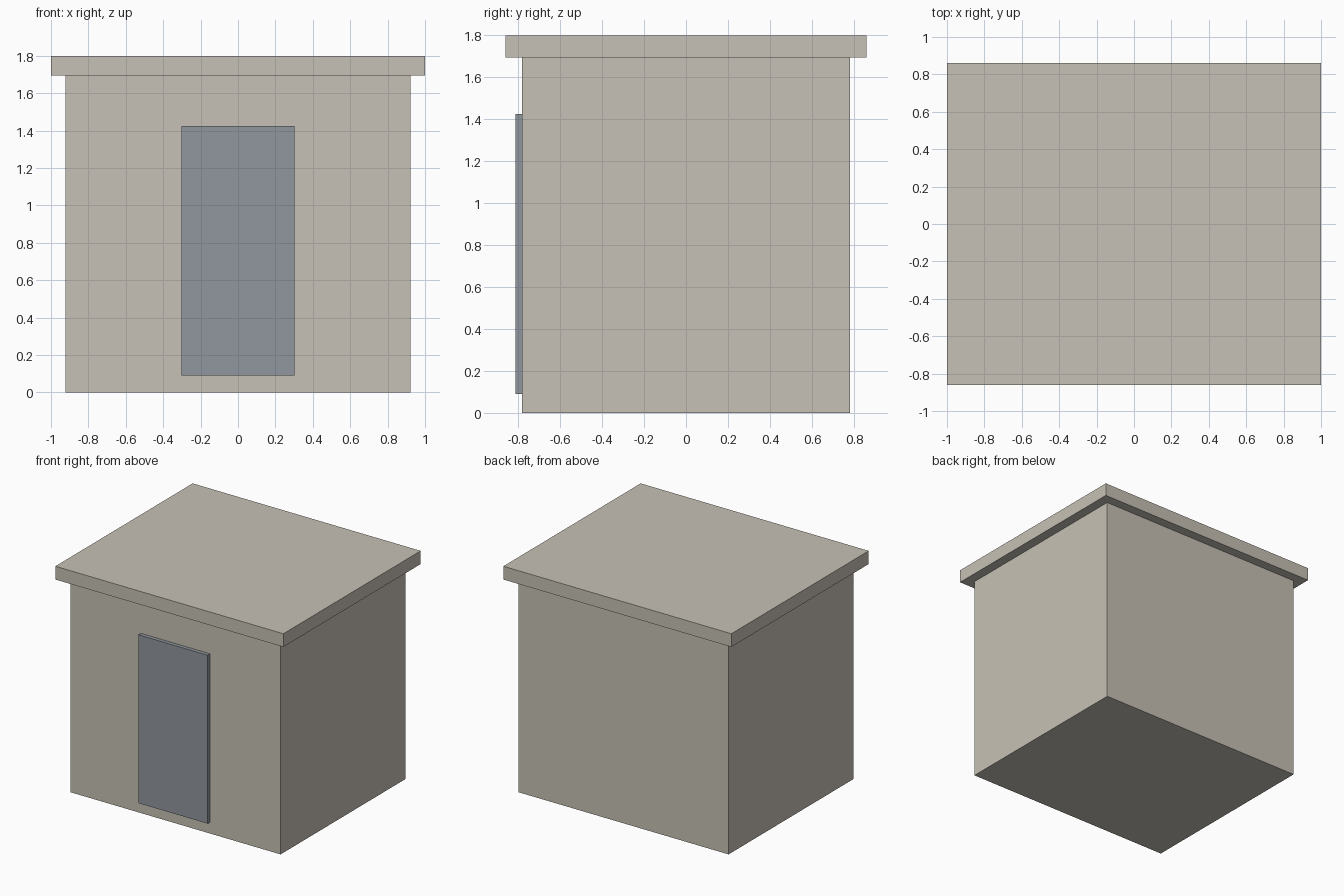
import bpy

cube = bpy.data.objects.get("Cube")
if cube:
    bpy.data.objects.remove(cube, do_unlink=True)


def make_material(name, color):
    mat = bpy.data.materials.new(name)
    mat.use_nodes = True
    mat.diffuse_color = color
    mat.node_tree.nodes["Principled BSDF"].inputs["Base Color"].default_value = color
    return mat


def make_box(name, low, high, mat):
    """Axis-aligned box between two opposite corners."""
    centre = [(a + b) / 2 for a, b in zip(low, high)]
    bpy.ops.mesh.primitive_cube_add(size=1, location=centre)
    box = bpy.context.object
    box.name = name
    box.scale = [b - a for a, b in zip(low, high)]
    bpy.ops.object.transform_apply(location=False, rotation=False, scale=True)
    box.data.materials.append(mat)
    return box


concrete = make_material("warm grey concrete", (0.57, 0.535, 0.465, 1))
steel = make_material("blue grey door", (0.28, 0.31, 0.34, 1))

wall_x, wall_y, wall_top = 0.922, 0.783, 1.695

# Walls
make_box("walls", (-wall_x, -wall_y, 0), (wall_x, wall_y, wall_top), concrete)

# Overhanging flat roof
make_box("roof_slab", (-1, -0.86, wall_top), (1, 0.86, 1.8), concrete)

# Door panel standing proud of the front wall
make_box("door", (-0.303, -wall_y - 0.03, 0.09), (0.303, -wall_y, 1.425), steel)
